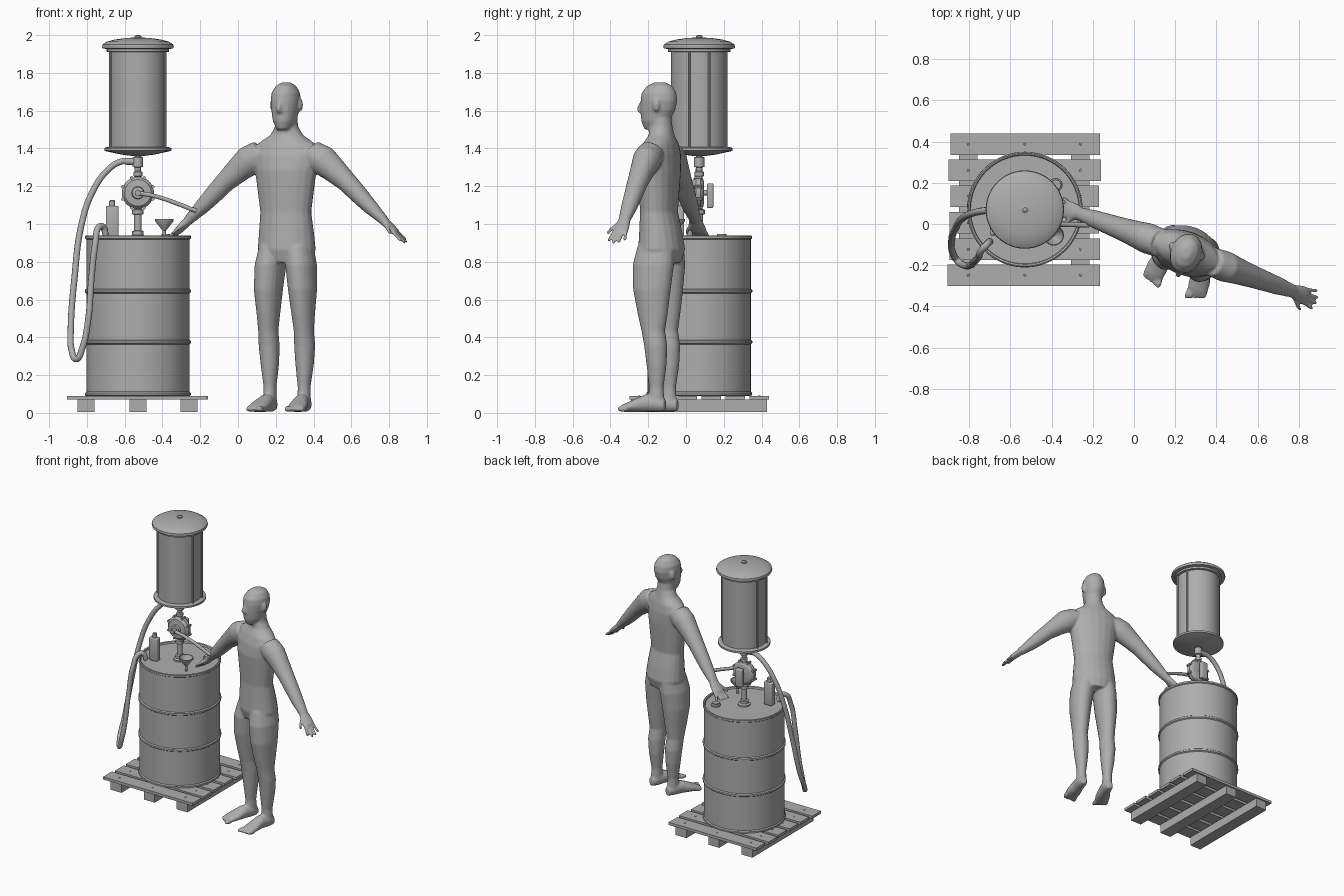
import bpy, bmesh, math
from mathutils import Vector, Matrix

grey = bpy.data.materials.new("plain_grey")
grey.diffuse_color = (0.42, 0.42, 0.42, 1)
CX, CY = -0.53, 0.07          # axis of the drum and pump


def add(name, bm, loc=(0, 0, 0), rot=(0, 0, 0)):
    bmesh.ops.recalc_face_normals(bm, faces=bm.faces)
    me = bpy.data.meshes.new(name)
    bm.to_mesh(me)
    bm.free()
    ob = bpy.data.objects.new(name, me)
    ob.location, ob.rotation_euler = loc, rot
    me.materials.append(grey)
    bpy.context.collection.objects.link(ob)
    return ob


def lathe(name, prof, loc, rot=(0, 0, 0), n=48):
    """Revolve (radius, height) points about z, capping open ends."""
    bm = bmesh.new()
    rings = [[bm.verts.new((r * math.cos(2 * math.pi * i / n), r * math.sin(2 * math.pi * i / n), z))
              for i in range(n)] for r, z in prof]
    for a, b in zip(rings, rings[1:]):
        for i in range(n):
            bm.faces.new((a[i], a[(i + 1) % n], b[(i + 1) % n], b[i]))
    bm.faces.new(rings[0])
    bm.faces.new(rings[-1])
    return add(name, bm, loc, rot)


def box(name, lo, hi, bevel=0.0):
    lo, hi = Vector(lo), Vector(hi)
    bm = bmesh.new()
    bmesh.ops.create_cube(bm, size=1)
    bmesh.ops.scale(bm, vec=hi - lo, verts=bm.verts)
    if bevel:
        bmesh.ops.bevel(bm, geom=bm.edges[:], offset=bevel, segments=3, affect='EDGES', profile=0.5)
    return add(name, bm, (lo + hi) / 2)


def tube(name, pts, r):
    cu = bpy.data.curves.new(name, 'CURVE')
    cu.dimensions, cu.bevel_depth, cu.bevel_resolution, cu.use_fill_caps = '3D', r, 3, True
    sp = cu.splines.new('BEZIER')
    sp.bezier_points.add(len(pts) - 1)
    for bp, p in zip(sp.bezier_points, pts):
        bp.co = p
        bp.handle_left_type = bp.handle_right_type = 'AUTO'
    cu.materials.append(grey)
    ob = bpy.data.objects.new(name, cu)
    bpy.context.collection.objects.link(ob)
    return ob


# Pallet: three skids, six planks, nails
SKIDS = (-0.805, -0.53, -0.26)
for x in SKIDS:
    box("pallet_skid", (x - 0.045, -0.29, 0.005), (x + 0.045, 0.43, 0.07))
for y, x0, x1 in ((0.388, -0.89, -0.165), (0.26, -0.90, -0.16), (0.134, -0.89, -0.17),
                  (0.006, -0.895, -0.17), (-0.122, -0.895, -0.165), (-0.248, -0.905, -0.165)):
    box("pallet_plank", (x0, y - 0.052, 0.07), (x1, y + 0.052, 0.09))
    for x in SKIDS:
        lathe("nail", [(0.007, 0.088), (0.005, 0.093)], (x, y, 0), n=10)

# Drum with rolled rims, two ribs and a recessed lid
prof = [(0.27, 0.09), (0.28, 0.094), (0.28, 0.105), (0.273, 0.112)]
for z in (0.375, 0.645):
    prof += [(0.273, z - 0.012), (0.281, z - 0.006), (0.281, z + 0.006), (0.273, z + 0.012)]
prof += [(0.273, 0.918), (0.28, 0.923), (0.28, 0.936), (0.274, 0.94), (0.266, 0.936), (0.263, 0.925)]
lathe("drum", prof, (CX, CY, 0), n=64)
lathe("drum_bung", [(0.032, 0.92), (0.032, 0.935), (0.025, 0.94), (0.025, 0.948)], (-0.38, 0.19, 0), n=24)

# Pump stem between lid and dial
lathe("pump_stem", [(0.042, 0.92), (0.042, 0.935), (0.03, 0.942), (0.03, 0.962), (0.02, 0.966),
                    (0.02, 1.05), (0.03, 1.052), (0.03, 1.075), (0.018, 1.08), (0.018, 1.25),
                    (0.024, 1.255), (0.024, 1.275), (0.016, 1.28), (0.018, 1.30), (0.028, 1.302),
                    (0.028, 1.352), (0.018, 1.356), (0.018, 1.38)], (CX, CY, 0), n=24)

# Pump housing: a disc facing the front with bolts round its edge
FRONT = (math.pi / 2, 0, 0)
lathe("pump_disc", [(0.06, -0.03), (0.075, -0.025), (0.085, -0.012), (0.085, 0.012), (0.075, 0.025),
                    (0.07, 0.03), (0.033, 0.034), (0.03, 0.05), (0.015, 0.052), (0.015, 0.085)],
      (CX, CY - 0.005, 1.165), FRONT, 40)
for i in range(8):
    a = math.pi * (i + 0.5) / 4
    lathe("disc_bolt", [(0.009, -0.02), (0.009, 0.02)],
          (CX + 0.086 * math.cos(a), CY - 0.005, 1.165 + 0.086 * math.sin(a)), FRONT, 8)
tube("crank_lever", [(-0.54, 0.0, 1.165), (-0.45, 0.0, 1.15), (-0.30, -0.003, 1.10),
                     (-0.25, -0.005, 1.08), (-0.22, -0.005, 1.07)], 0.012)
box("rear_grip", (CX - 0.028, 0.11, 1.085), (CX + 0.028, 0.145, 1.215), 0.008)
lathe("rear_axle", [(0.015, 0), (0.015, 0.06)], (CX, 0.13, 1.165), FRONT, 16)

# Reservoir: lower flange, cylinder and domed cap
lathe("reservoir", [(0.03, 1.36), (0.09, 1.368), (0.168, 1.385), (0.177, 1.388), (0.177, 1.402),
                    (0.168, 1.406), (0.149, 1.408), (0.149, 1.91), (0.165, 1.912), (0.165, 1.926),
                    (0.187, 1.93), (0.19, 1.938), (0.187, 1.95), (0.165, 1.965), (0.12, 1.977),
                    (0.06, 1.985), (0.018, 1.987), (0.018, 1.994), (0.01, 2.0)], (CX, CY, 0), n=64)
for deg in (20, 160, 200, 340):
    a = math.radians(deg)
    lathe("tie_rod", [(0.007, 1.40), (0.007, 1.915)],
          (CX + 0.155 * math.cos(a), CY + 0.155 * math.sin(a), 0), n=10)

# Hose looping down the side of the drum
tube("hose_connector", [(-0.53, 0.07, 1.33), (-0.60, 0.07, 1.332)], 0.019)
tube("hose", [(-0.57, 0.07, 1.333), (-0.62, 0.07, 1.33), (-0.69, 0.068, 1.285), (-0.775, 0.055, 1.16),
              (-0.83, 0.03, 0.99), (-0.865, -0.02, 0.72), (-0.885, -0.08, 0.45), (-0.88, -0.14, 0.33),
              (-0.855, -0.18, 0.285), (-0.825, -0.20, 0.34), (-0.795, -0.20, 0.48),
              (-0.775, -0.18, 0.72), (-0.755, -0.16, 0.90), (-0.735, -0.12, 0.985),
              (-0.715, -0.10, 0.985), (-0.70, -0.085, 0.94)], 0.017)

# Bottle and funnel on the lid
box("bottle", (-0.70, -0.055, 0.925), (-0.632, -0.01, 1.095), 0.008)
lathe("bottle_cap", [(0.016, 1.09), (0.016, 1.122), (0.012, 1.126)], (-0.666, -0.032, 0), n=20)
lathe("funnel", [(0.008, 0.925), (0.009, 0.965), (0.049, 1.015), (0.05, 1.027), (0.046, 1.027),
                 (0.045, 1.015), (0.006, 0.968)], (-0.39, -0.055, 0), n=32)

# Standing figure: closed lofts fused into one smooth skin
fig = bmesh.new()


def loft(rings, A, B, n=20):
    """Elliptical rings (centre, half size along A, half size along B)."""
    A, B = Vector(A), Vector(B)
    vs = [[fig.verts.new(Vector(c) + A * a * math.cos(t) + B * b * math.sin(t))
           for t in (2 * math.pi * i / n for i in range(n))] for c, a, b in rings]
    for p, q in zip(vs, vs[1:]):
        for i in range(n):
            fig.faces.new((p[i], p[(i + 1) % n], q[(i + 1) % n], q[i]))
    fig.faces.new(vs[0])
    fig.faces.new(vs[-1])


def ball(c, size):
    bmesh.ops.create_uvsphere(fig, u_segments=14, v_segments=10, radius=1,
                              matrix=Matrix.Translation(c) @ Matrix.Diagonal((*size, 1)))


X, Y, Z = (1, 0, 0), (0, 1, 0), (0, 0, 1)
# torso and neck, then head
loft([((0, y, z), a, b) for z, y, a, b in (
    (0.79, 0.015, 0.13, 0.10), (0.86, 0.015, 0.158, 0.12), (0.95, 0.01, 0.15, 0.11),
    (1.06, 0, 0.14, 0.094), (1.18, 0, 0.156, 0.102), (1.28, 0, 0.17, 0.108),
    (1.36, 0.005, 0.185, 0.1), (1.42, 0.01, 0.16, 0.084), (1.465, 0.015, 0.09, 0.066),
    (1.51, 0.012, 0.062, 0.06), (1.60, 0.005, 0.056, 0.058))], X, Y)
loft([((0, y, z), a, b) for z, y, a, b in (
    (1.495, -0.04, 0.035, 0.04), (1.54, -0.02, 0.06, 0.077), (1.60, -0.006, 0.072, 0.095),
    (1.65, 0, 0.077, 0.1), (1.69, 0, 0.073, 0.094), (1.725, 0.004, 0.052, 0.07),
    (1.745, 0.005, 0.022, 0.03))], X, Y)
loft([((0, -0.098, 1.64), 0.009, 0.01), ((0, -0.105, 1.605), 0.014, 0.02),
      ((0, -0.098, 1.583), 0.018, 0.016)], X, Y, 8)

for s in (-1, 1):
    ball((s * 0.078, 0.012, 1.625), (0.013, 0.02, 0.035))     # ear
    # leg
    loft([((s * x, y, z), a, b) for z, x, y, a, b in (
        (0.88, 0.075, 0.01, 0.07, 0.1), (0.78, 0.086, 0.0, 0.08, 0.113),
        (0.65, 0.096, -0.005, 0.074, 0.103), (0.52, 0.098, 0, 0.06, 0.082),
        (0.43, 0.1, 0.004, 0.052, 0.064), (0.35, 0.1, 0.018, 0.055, 0.062),
        (0.25, 0.098, 0.022, 0.048, 0.054), (0.13, 0.096, 0.02, 0.033, 0.039),
        (0.03, 0.096, 0.02, 0.036, 0.045))], X, Y)
    # foot and toes
    loft([((s * x, y, z), a, b) for y, x, z, a, b in (
        (0.07, 0.096, 0.035, 0.024, 0.03), (0.03, 0.096, 0.045, 0.038, 0.045),
        (-0.04, 0.1, 0.047, 0.042, 0.047), (-0.1, 0.108, 0.033, 0.052, 0.033),
        (-0.15, 0.112, 0.022, 0.05, 0.022), (-0.168, 0.112, 0.018, 0.044, 0.016))], X, Z)
    for i in range(5):
        ball((s * (0.074 + 0.02 * i), -0.178 + 0.007 * i, 0.016),
             (0.013 if i == 0 else 0.0095, 0.03, 0.016))
    # arm, hanging outwards and down; one hand reaches a little less far
    reach = 0.95 if s < 0 else 1.0
    d = Vector((s * 0.73, 0, -0.68)).normalized()
    N = d.cross(Vector(Y))
    loft([((s * x, 0.005, z), a, b) for x, z, a, b in (
        (0.13, 1.375, 0.075, 0.07), (0.20, 1.335, 0.083, 0.075), (0.27, 1.28, 0.068, 0.064),
        (0.345, 1.215, 0.054, 0.055), (0.40, 1.16, 0.05, 0.05), (0.47, 1.09, 0.041, 0.044),
        (0.55, 1.015, 0.026, 0.032))], N, Y)
    wrist = Vector((s * 0.545, 0.005, 1.018))
    loft([(wrist + d * t * reach, a, b) for t, a, b in (
        (0, 0.024, 0.031), (0.04, 0.022, 0.04), (0.09, 0.019, 0.043), (0.105, 0.014, 0.038))], N, Y)
    # fingers and thumb
    for i, ln in enumerate((0.065, 0.078, 0.074, 0.055)):
        off = Vector((0, -0.033 + 0.021 * i, 0))
        tip = wrist + d * (0.105 + ln) * reach + off * 1.4
        loft([(wrist + d * 0.085 + off, 0.011, 0.01), (tip - d * 0.01, 0.009, 0.009),
              (tip, 0.006, 0.006)], N, Y, 10)
    loft([(wrist + d * 0.025 + Vector((0, -0.02, 0)), 0.014, 0.014),
          (wrist + d * 0.07 + Vector((0, -0.06, -0.005)), 0.011, 0.011),
          (wrist + d * 0.1 + Vector((0, -0.073, -0.008)), 0.008, 0.008)], N, Y, 10)

figure = add("standing_figure", fig, (0.253, -0.143, 0.005), (0, 0, math.radians(-20)))
rm = figure.modifiers.new("fuse", 'REMESH')
rm.mode, rm.voxel_size, rm.use_smooth_shade = 'VOXEL', 0.0075, True
sm = figure.modifiers.new("soften", 'SMOOTH')
sm.factor, sm.iterations = 0.5, 4

# Smooth shading with sharp edges kept on the hardware
for ob in bpy.context.scene.objects:
    ob.select_set(ob.type == 'MESH' and ob != figure)
    if ob.name == "drum":
        bpy.context.view_layer.objects.active = ob
bpy.ops.object.shade_smooth_by_angle(angle=math.radians(35))
